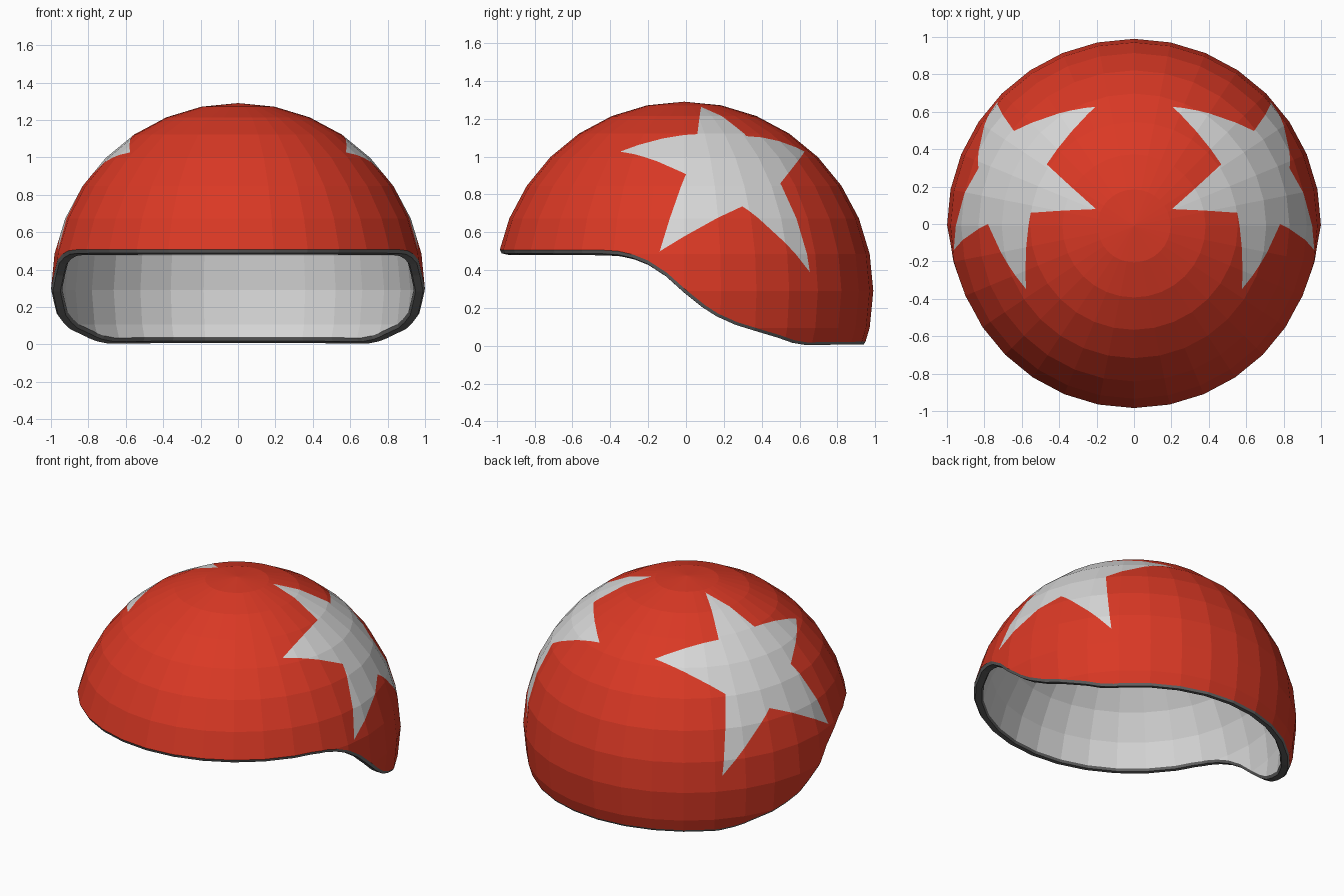
import bpy, bmesh
from mathutils import Vector

if "Cube" in bpy.data.objects:
    bpy.data.objects.remove(bpy.data.objects["Cube"])

CENTRE = Vector((0, -0.01, 0.29))      # centre of the dome sphere
INNER = 0.94                           # lining scale

# Lower edge of the shell seen from the side (y, z)
EDGE = [(-1.2, .508), (-.45, .506), (-.36, .50), (-.28, .482), (-.2, .45), (-.1, .385),
        (0, .295), (.1, .215), (.17, .17), (.27, .125), (.4, .085), (.5, .055),
        (.57, .03), (.64, .018), (1.2, .025)]
EDGE = [(y - CENTRE.y, z - CENTRE.z) for y, z in EDGE]

# Right-hand star outline, tips and notches alternating (y, z seen from the side)
STAR = [(.08, 1.265), (.32, 1.11), (.63, 1.03), (.50, .86), (.66, .39),
        (.30, .74), (-.14, .50), (0, .91), (-.35, 1.03), (.06, 1.12)]


def material(name, rgb):
    m = bpy.data.materials.new(name)
    m.diffuse_color = (*rgb, 1)
    m.use_nodes = True
    m.node_tree.nodes["Principled BSDF"].inputs["Base Color"].default_value = m.diffuse_color
    return m


RED = material("red", (0.70, 0.04, 0.018))
PALE = material("light grey", (0.68, 0.68, 0.68))
DARK = material("dark grey", (0.15, 0.15, 0.15))


def finish(bm, name, mats):
    bmesh.ops.translate(bm, verts=bm.verts, vec=CENTRE)
    me = bpy.data.meshes.new(name)
    bm.to_mesh(me)
    bm.free()
    for m in mats:
        me.materials.append(m)
    ob = bpy.data.objects.new(name, me)
    bpy.context.collection.objects.link(ob)
    return ob


def cut(bm, faces, co, no):
    geom = set(faces)
    for f in faces:
        geom.update(f.edges)
        geom.update(f.verts)
    bmesh.ops.bisect_plane(bm, geom=list(geom), dist=1e-5, plane_co=co, plane_no=no)


def edge_z(y):
    for (y0, z0), (y1, z1) in zip(EDGE, EDGE[1:]):
        if y <= y1:
            return z0 + (z1 - z0) * (y - y0) / (y1 - y0)
    return EDGE[-1][1]


def outward(y):
    """Direction pointing out of the shell edge, in the side plane."""
    slope = (edge_z(y + .03) - edge_z(y - .03)) / .06
    return Vector((0, slope, -1)).normalized()


# Dome: faceted sphere trimmed along the edge profile
bm = bmesh.new()
bmesh.ops.create_uvsphere(bm, u_segments=32, v_segments=16, radius=1)
for (y0, z0), (y1, z1) in zip(EDGE, EDGE[1:]):
    near = [f for f in bm.faces
            if max(v.co.y for v in f.verts) > y0 - 1e-4
            and min(v.co.y for v in f.verts) < y1 + 1e-4
            and min(v.co.z for v in f.verts) < max(z0, z1) + .02]
    cut(bm, near, (0, y0, z0), (0, z0 - z1, y1 - y0))
low = [f for f in bm.faces
       if f.calc_center_median().z < edge_z(f.calc_center_median().y)]
bmesh.ops.delete(bm, geom=low, context='FACES')

# Lining: smaller copy facing inwards
lining = bm.copy()
bmesh.ops.scale(lining, verts=lining.verts, vec=(INNER,) * 3)
bmesh.ops.reverse_faces(lining, faces=lining.faces)
finish(lining, "lining", [PALE])

# Rim: rounded bead joining shell and lining
rim = bmesh.new()
rings = {}
for e in [e for e in bm.edges if e.is_boundary]:
    for v in e.verts:
        if v not in rings:
            p, d = v.co, outward(v.co.y)
            rings[v] = [rim.verts.new(p * s + d * h) for s, h in
                        ((1, 0), (.99, .017), (.95, .017), (INNER, 0))]
    a, b = (rings[v] for v in e.verts)
    d = outward((a[0].co.y + b[0].co.y) / 2)
    for i in range(3):
        f = rim.faces.new((a[i], b[i], b[i + 1], a[i + 1]))
        f.normal_update()
        if f.normal.dot(d + a[0].co.normalized() * (1 - i)) < 0:
            f.normal_flip()
finish(rim, "rim", [DARK])

# Stars: cut the outline into the dome on both sides, then colour inside it
points = [Vector(((max(0, 1 - (y - CENTRE.y) ** 2 - (z - CENTRE.z) ** 2)) ** .5,
                  y - CENTRE.y, z - CENTRE.z)) for y, z in STAR]
axis = sum(points, Vector()).normalized()
u = axis.orthogonal().normalized()
w = axis.cross(u)


def flat(p):
    """Project from the dome centre onto the star's plane."""
    return p.dot(u) / p.dot(axis), p.dot(w) / p.dot(axis)


outline = [flat(p) for p in points]


def in_star(p):
    p = Vector((abs(p.x), p.y, p.z))
    if p.dot(axis) < .3:
        return False
    x, y = flat(p)
    inside = False
    for (x0, y0), (x1, y1) in zip(outline, outline[1:] + outline[:1]):
        if (y0 > y) != (y1 > y) and x < x0 + (x1 - x0) * (y - y0) / (y1 - y0):
            inside = not inside
    return inside


for side in (1, -1):
    flip = Vector((side, 1, 1))
    pts = [p * flip for p in points]
    centre = axis * flip
    for p, q in zip(pts, pts[1:] + pts[:1]):
        mid = (p + q).normalized()
        reach = (p - q).length / 2 + .22
        near = [f for f in bm.faces
                if (f.calc_center_median().normalized() - mid).length < reach]
        cut(bm, near, (0, 0, 0), p.cross(q).normalized())
for f in bm.faces:
    f.material_index = int(in_star(f.calc_center_median()))
finish(bm, "helmet_shell", [RED, PALE])
